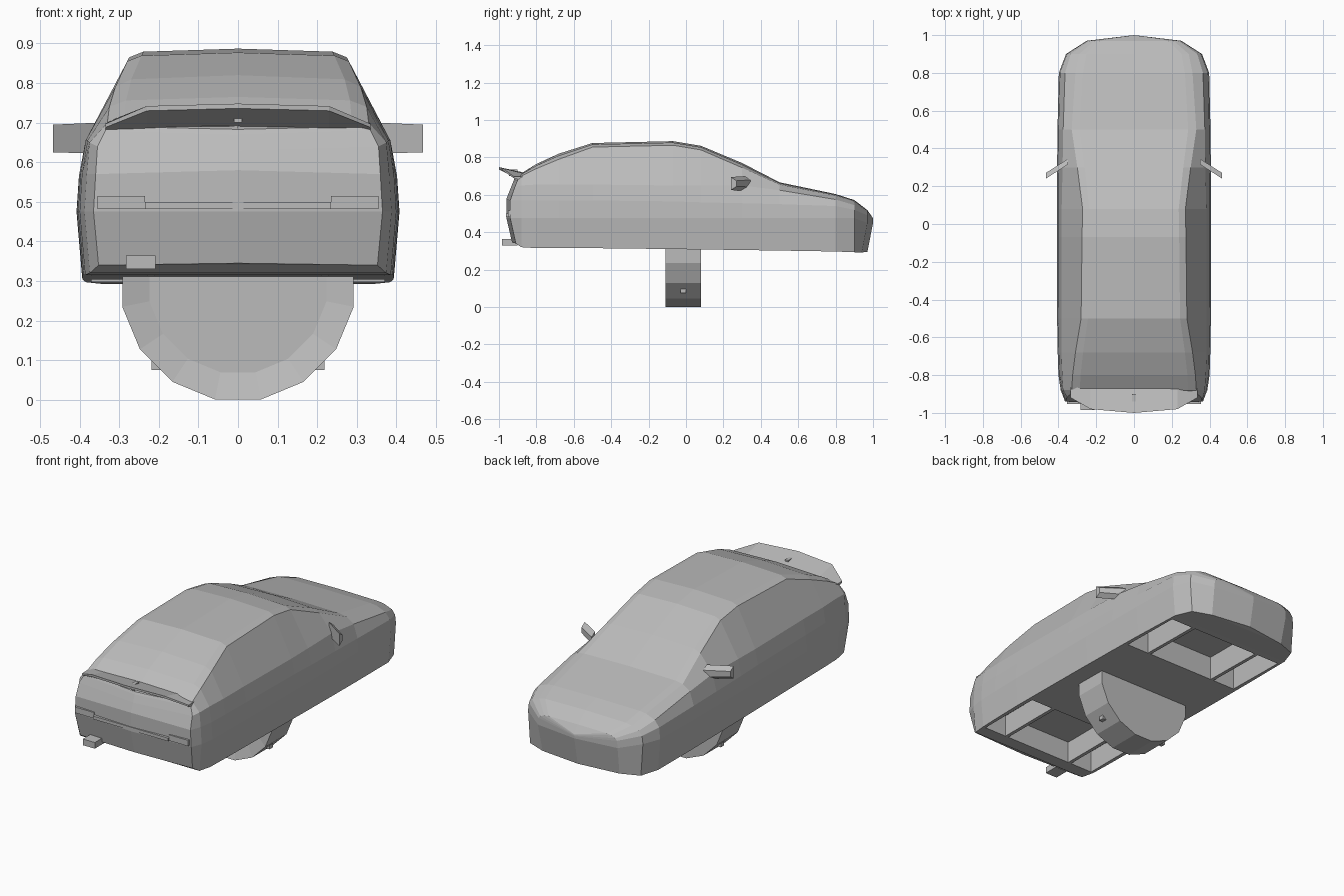
import bpy
import bmesh
from math import radians
from mathutils import Matrix, Vector

old = bpy.data.objects.get("Cube")
if old:
    bpy.data.objects.remove(old, do_unlink=True)

# One plain grey for everything
grey = bpy.data.materials.new("plain_grey")
grey.use_nodes = True
GREY = (0.5, 0.5, 0.5, 1)
grey.diffuse_color = GREY
grey.node_tree.nodes["Principled BSDF"].inputs["Base Color"].default_value = GREY


def finish(name, bm):
    """Turn a bmesh into a named grey object."""
    bmesh.ops.remove_doubles(bm, verts=bm.verts, dist=0.0008)
    bmesh.ops.recalc_face_normals(bm, faces=bm.faces)
    mesh = bpy.data.meshes.new(name)
    bm.to_mesh(mesh)
    bm.free()
    mesh.materials.append(grey)
    obj = bpy.data.objects.new(name, mesh)
    bpy.context.scene.collection.objects.link(obj)
    return obj


def add_box(bm, low, high):
    """Add an axis-aligned box between two corners."""
    low, high = Vector(low), Vector(high)
    size = Matrix.Diagonal((*(high - low), 1))
    place = Matrix.Translation((low + high) / 2) @ size
    return bmesh.ops.create_cube(bm, size=1, matrix=place)["verts"]


def box(name, low, high):
    bm = bmesh.new()
    add_box(bm, low, high)
    return finish(name, bm)


def loft(bm, rings, caps=False):
    """Skin a list of closed rings of points."""
    rows = [[bm.verts.new(p) for p in ring] for ring in rings]
    count = len(rows[0])
    for a, b in zip(rows, rows[1:]):
        for i in range(count):
            j = (i + 1) % count
            bm.faces.new((a[i], a[j], b[j], b[i]))
    if caps:
        bm.faces.new(rows[0])
        bm.faces.new(rows[-1])


# Body sections from tail to nose:
# y, half width, sill z, waist z, shoulder x z, roof edge x z, top z
SECTIONS = [
    (-.96, 0, .345, .58, 0, .63, 0, .67, .69),
    (-.94, .365, .34, .57, .355, .64, .335, .68, .695),
    (-.88, .388, .32, .57, .375, .65, .33, .70, .715),
    (-.8, .4, .315, .57, .38, .655, .325, .74, .765),
    (-.68, .404, .315, .57, .385, .655, .31, .79, .82),
    (-.5, .407, .315, .57, .385, .655, .28, .855, .877),
    (-.07, .408, .31, .565, .385, .65, .275, .865, .887),
    (.08, .408, .308, .56, .383, .65, .272, .84, .862),
    (.3, .407, .305, .555, .378, .65, .3, .745, .77),
    (.5, .405, .302, .55, .375, .625, .33, .655, .667),
    (.8, .398, .297, .54, .365, .575, .31, .597, .604),
    (.9, .36, .293, .52, .335, .545, .29, .562, .572),
    (.97, .25, .292, .49, .235, .502, .21, .512, .518),
    (1, 0, .295, .462, 0, .466, 0, .47, .475),
]


def body_ring(y, w, sill, waist, sx, sz, rx, rz, top):
    belt = .45 if y > .9 else .475
    half = [(0, sill), (.965 * w, sill), (w, belt), (.985 * w, waist), (sx, sz),
            (rx, rz), (.87 * rx, rz + .65 * (top - rz)), (0, top)]
    ring = half + [(-x, z) for x, z in half[-2:0:-1]]

    def lean(z):
        # Tuck the bumpers in below and the tail panel in above
        if abs(y) < .92:
            return y
        tuck = .03 if z < .4 else 0
        if y < 0:
            tuck += .4 * max(0, z - .58)
        return y - tuck if y > 0 else y + tuck

    return [(x, lean(z), z) for x, z in ring]


bm = bmesh.new()
loft(bm, [body_ring(*s) for s in SECTIONS])
body = finish("body", bm)

# Underside bays: three side by side at each end, split by thin walls
bm = bmesh.new()
for y0, y1 in ((-.8, -.41), (.39, .76)):
    for x0, x1 in ((-.37, -.23), (-.21, .21), (.23, .37)):
        add_box(bm, (x0, y0, .2), (x1, y1, .44))
cutter = finish("bay_cutter", bm)
cutter.hide_render = True
cut = body.modifiers.new("bays", "BOOLEAN")
cut.operation = "DIFFERENCE"
cut.solver = "EXACT"
cut.object = cutter
bpy.context.view_layer.update()
graph = bpy.context.evaluated_depsgraph_get()
carved = bpy.data.meshes.new_from_object(body.evaluated_get(graph))
body.modifiers.clear()
body.data = carved
bpy.data.objects.remove(cutter, do_unlink=True)

# Tail spoiler, swept across from side to side
CENTRE = [(-1, .748), (-1, .736), (-.9, .69), (-.87, .72)]
BEND = [(-.98, .742), (-.98, .73), (-.9, .685), (-.87, .715)]
TIP = [(-.92, .697), (-.92, .688), (-.87, .675), (-.81, .70)]
spans = ((-.335, TIP), (-.23, BEND), (0, CENTRE), (.23, BEND), (.335, TIP))
bm = bmesh.new()
loft(bm, [[(x, y, z) for y, z in section] for x, section in spans], caps=True)
finish("spoiler", bm)
box("high_brake_light", (-.01, -.945, .70), (.01, -.9, .735))

# Door mirrors, swept outward and toward the tail
for side, label in ((1, "left"), (-1, "right")):
    bm = bmesh.new()
    rings = []
    for x, y, low, high in ((.35, .315, .622, .70), (.467, .24, .625, .695)):
        rings.append([(side * x, y, low), (side * x, y, high),
                      (side * x, y + .03, high - .02), (side * x, y + .03, low + .02)])
    loft(bm, rings, caps=True)
    finish(label + "_mirror", bm)

    # Tail light
    edges = sorted((side * .235, side * .355))
    box(label + "_tail_light", (edges[0], -.953, .482), (edges[1], -.93, .515))

    # Foot peg at the wheel rim
    edges = sorted((side * .19, side * .218))
    box(label + "_peg", (edges[0], -.03, .075), (edges[1], 0, .105))

# Ledge across the rear bumper and the exhaust
box("bumper_ledge", (-.235, -.963, .482), (.235, -.94, .5))
box("exhaust", (-.283, -.985, .33), (-.208, -.9, .365))

# Single wheel under the middle, dished on its tail-facing side
bm = bmesh.new()
turn = (Matrix.Translation((0, -.015, .293)) @ Matrix.Rotation(radians(90), 4, "X")
        @ Matrix.Rotation(radians(11.25), 4, "Z"))
bmesh.ops.create_cone(bm, cap_ends=True, segments=16, radius1=.298, radius2=.298,
                      depth=.19, matrix=turn)
bm.normal_update()
disc = [f for f in bm.faces if f.normal.y < -.9]
bmesh.ops.inset_region(bm, faces=disc, thickness=.07)
bmesh.ops.translate(bm, verts=list(disc[0].verts), vec=(0, .02, 0))
finish("wheel", bm)
